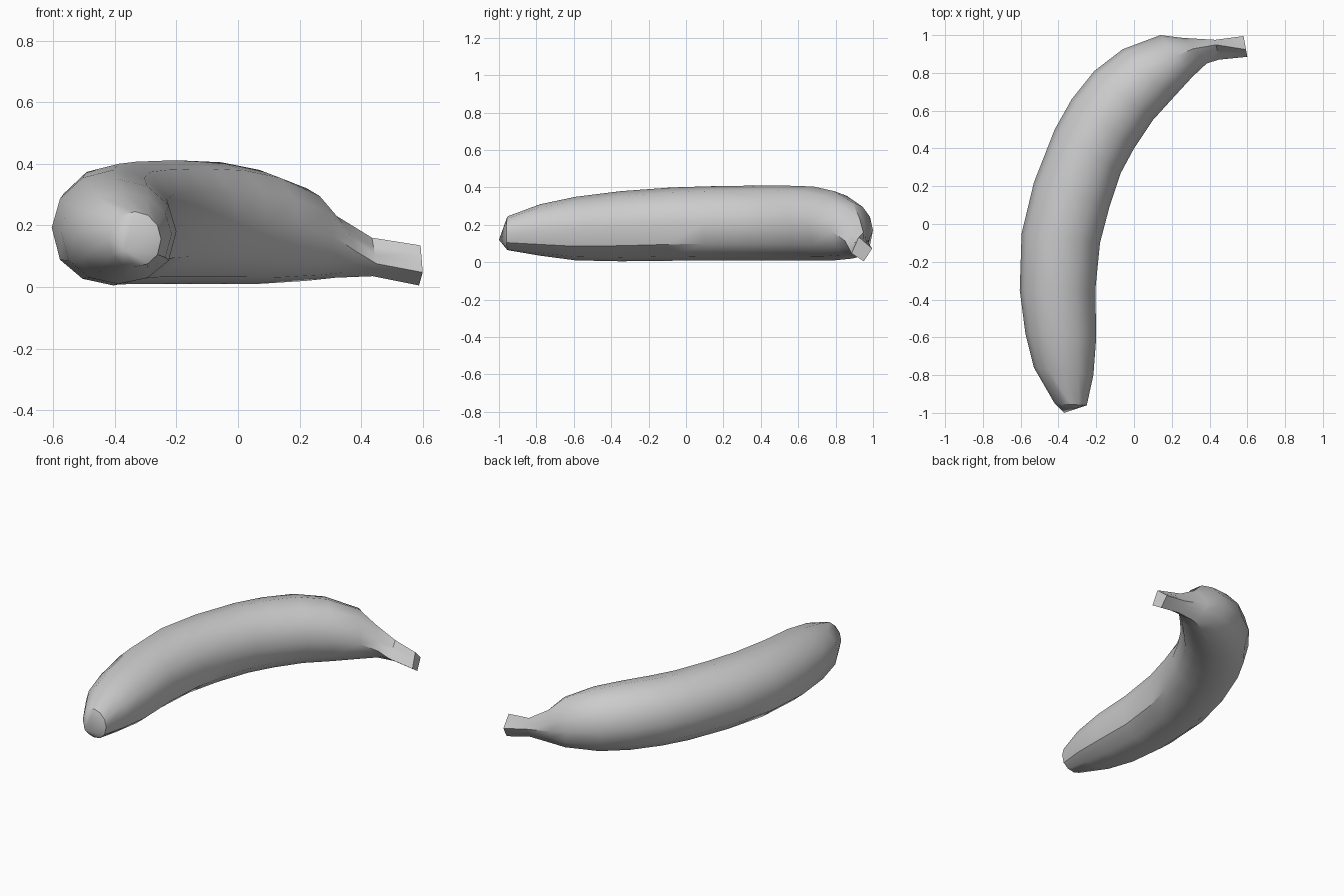
import bpy, bmesh, math
from mathutils import Vector

cube = bpy.data.objects.get("Cube")
if cube:
    bpy.data.objects.remove(cube, do_unlink=True)

skin = bpy.data.materials.new("plain grey")
skin.use_nodes = True
skin.diffuse_color = (0.6, 0.6, 0.6, 1)
skin.node_tree.nodes["Principled BSDF"].inputs["Base Color"].default_value = skin.diffuse_color

SIDES = 12

# Stations: outer x, y, inner x, y, bottom z, top z, stem shape (0 round, 1 four-sided), ridge shift
STATIONS = [
    (-.42, -.95, -.25, -.96, .065, .245, 0, 0),
    (-.53, -.76, -.215, -.80, .035, .31, 0, 0),
    (-.575, -.58, -.20, -.60, .01, .35, 0, 0),
    (-.605, -.35, -.205, -.35, .005, .38, 0, 0),
    (-.595, -.05, -.18, -.10, .008, .40, 0, 0),
    (-.53, .22, -.13, .09, .01, .407, 0, 0),
    (-.42, .50, -.07, .27, .01, .41, 0, 0),
    (-.33, .66, .0, .40, .01, .41, 0, 0),
    (-.21, .81, .10, .55, .01, .405, 0, 0),
    (-.06, .925, .20, .66, .01, .38, 0, 0),
    (.14, 1.0, .31, .78, .02, .32, .1, -.1),
    (.26, .985, .385, .85, .03, .235, .5, -.3),
    (.43, .975, .45, .87, .035, .16, 1, -.5),
    (.58, .995, .60, .885, .005, .135, 1, .3),
]


def section(i, stem, shift):
    """Across (-1 outer, 1 inner) and height (-1, 1) of one corner."""
    a = 2 * math.pi * i / SIDES
    u, v = math.cos(a), math.sin(a)
    if v < 0:                       # fuller underside
        v = -abs(v) ** 0.85
    corners = [Vector((1, -.35)), Vector((shift, 1)), Vector((-1, .05)), Vector((-.2, -1))]
    q, f = divmod(i * 4 / SIDES, 1)
    flat = corners[int(q) % 4].lerp(corners[(int(q) + 1) % 4], f)
    return Vector((u, v)).lerp(flat, stem)


bm = bmesh.new()
rings = []
for ox, oy, ix, iy, low, high, stem, shift in STATIONS:
    outer, inner = Vector((ox, oy)), Vector((ix, iy))
    ring = []
    for i in range(SIDES):
        u, v = section(i, stem, shift)
        p = outer.lerp(inner, (u + 1) / 2)
        ring.append(bm.verts.new((p.x, p.y, low + (high - low) * (v + 1) / 2)))
    rings.append(ring)

# Skin between the rings
for a, b in zip(rings, rings[1:]):
    for i in range(SIDES):
        j = (i + 1) % SIDES
        bm.faces.new((a[i], a[j], b[j], b[i]))

# Flat stem end and bluntly pointed blossom tip
bm.faces.new(rings[-1])
tip = bm.verts.new((-.37, -1, .12))
for i in range(SIDES):
    bm.faces.new((rings[0][(i + 1) % SIDES], rings[0][i], tip))
bmesh.ops.recalc_face_normals(bm, faces=bm.faces)

mesh = bpy.data.meshes.new("banana")
bm.to_mesh(mesh)
bm.free()
mesh.materials.append(skin)
banana = bpy.data.objects.new("banana", mesh)
bpy.context.collection.objects.link(banana)

bpy.ops.object.select_all(action="DESELECT")
banana.select_set(True)
bpy.context.view_layer.objects.active = banana
bpy.ops.object.shade_smooth_by_angle(angle=math.radians(35))
